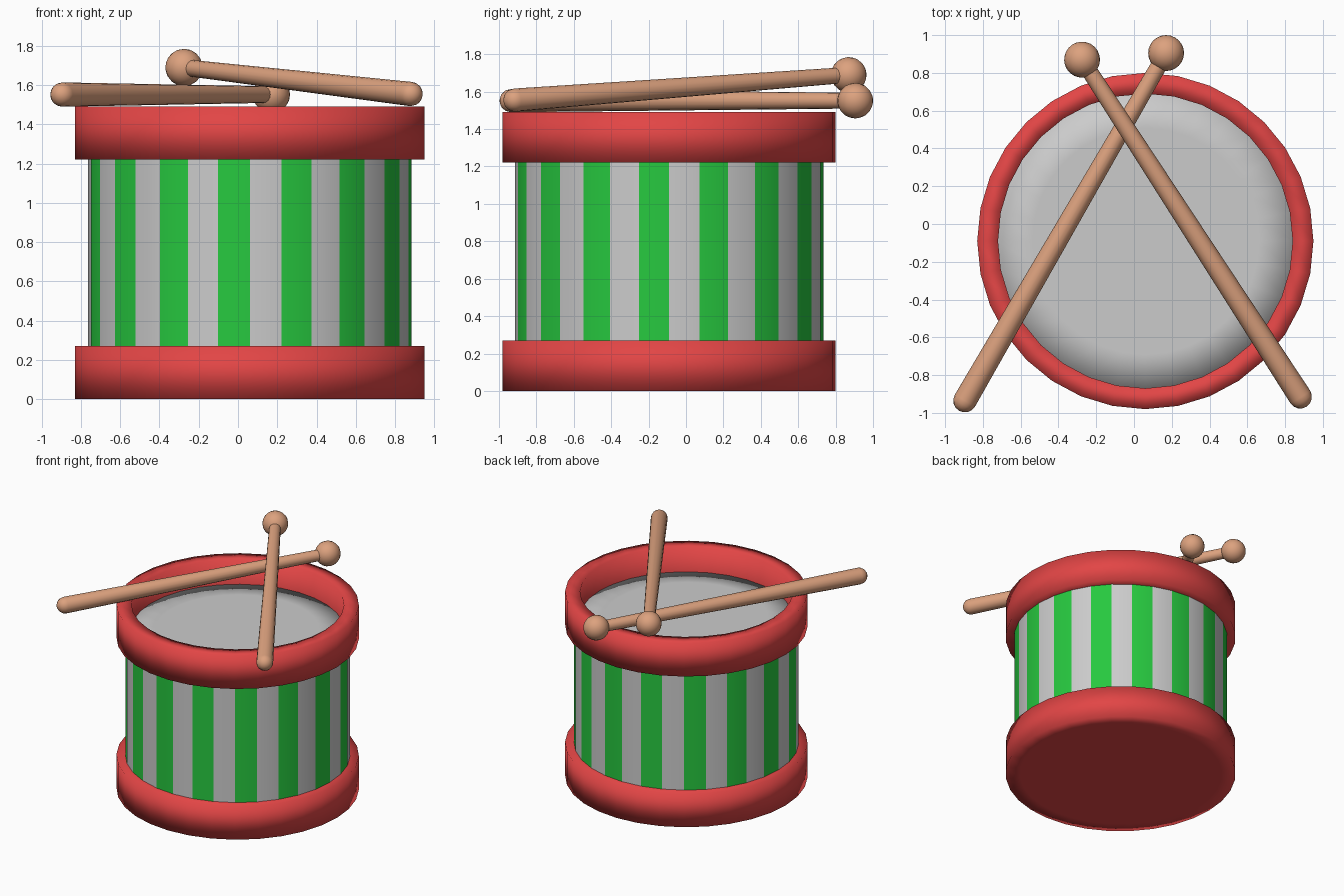
import bpy, bmesh, math
from mathutils import Vector, Matrix

if "Cube" in bpy.data.objects:
    bpy.data.objects.remove(bpy.data.objects["Cube"])


def material(name, rgb):
    m = bpy.data.materials.new(name)
    m.diffuse_color = (*rgb, 1)
    m.use_nodes = True
    m.node_tree.nodes["Principled BSDF"].inputs["Base Color"].default_value = m.diffuse_color
    return m


red = material("red_paint", (0.76, 0.06, 0.06))
green = material("green_paint", (0.02, 0.58, 0.05))
white = material("white_paint", (0.8, 0.8, 0.8))
wood = material("wood", (0.72, 0.36, 0.21))


def lathe(name, profile, sides, mats, matrix):
    """Revolve (radius, height) points about z; materials alternate by side."""
    bm = bmesh.new()
    rings = []
    for r, z in profile:
        if r < 1e-6:
            rings.append([bm.verts.new((0, 0, z))] * sides)
        else:
            rings.append([bm.verts.new((r * math.cos(2 * math.pi * i / sides),
                                        r * math.sin(2 * math.pi * i / sides), z))
                          for i in range(sides)])
    for a, b in zip(rings, rings[1:]):
        for i in range(sides):
            j = (i + 1) % sides
            corners = list(dict.fromkeys((a[i], a[j], b[j], b[i])))
            f = bm.faces.new(corners)
            f.smooth = True
            f.material_index = i % max(1, len(mats))
    me = bpy.data.meshes.new(name)
    bm.to_mesh(me)
    bm.free()
    for m in mats:
        me.materials.append(m)
    ob = bpy.data.objects.new(name, me)
    ob.matrix_world = matrix
    bpy.context.collection.objects.link(ob)
    return ob


# Drum: striped shell, closed bottom hoop, open top hoop, recessed skin
drum = Matrix.Translation((0.06, -0.09, 0))
R, SHELL, INNER, N = 0.89, 0.825, 0.78, 32
lathe("drum_shell", [(SHELL, 0.26), (SHELL, 1.23)], N, [white, green], drum)
lathe("bottom_hoop", [(0, 0), (INNER, 0), (R, 0), (R, 0.27), (INNER, 0.27)],
      N, [red], drum)
lathe("top_hoop", [(INNER, 1.22), (R, 1.22), (R, 1.49), (INNER, 1.49), (INNER, 1.22)],
      N, [red], drum)
lathe("drum_skin", [(0.785, 1.25), (0.785, 1.29), (0.6, 1.29), (0, 1.29)],
      N, [white], drum)


# Drumsticks: tapered shaft with rounded butt, and a ball tip
def drumstick(name, butt, tip):
    butt, tip = Vector(butt), Vector(tip)
    axis = tip - butt
    turn = axis.to_track_quat('Z', 'Y').to_matrix().to_4x4()
    r = 0.062
    shaft = [(r * math.sin(a), -r * math.cos(a))
             for a in (math.pi / 2 * k / 4 for k in range(5))]
    shaft.append((0.042, axis.length))
    lathe(name + "_shaft", shaft, 16, [wood], Matrix.Translation(butt) @ turn)
    ball = [(0.095 * math.sin(math.pi * k / 12), -0.095 * math.cos(math.pi * k / 12))
            for k in range(13)]
    lathe(name + "_ball", ball, 20, [wood], Matrix.Translation(tip) @ turn)


drumstick("left_drumstick", (-0.895, -0.935, 1.552), (0.17, 0.905, 1.552))
drumstick("right_drumstick", (0.88, -0.915, 1.555), (-0.275, 0.87, 1.69))
